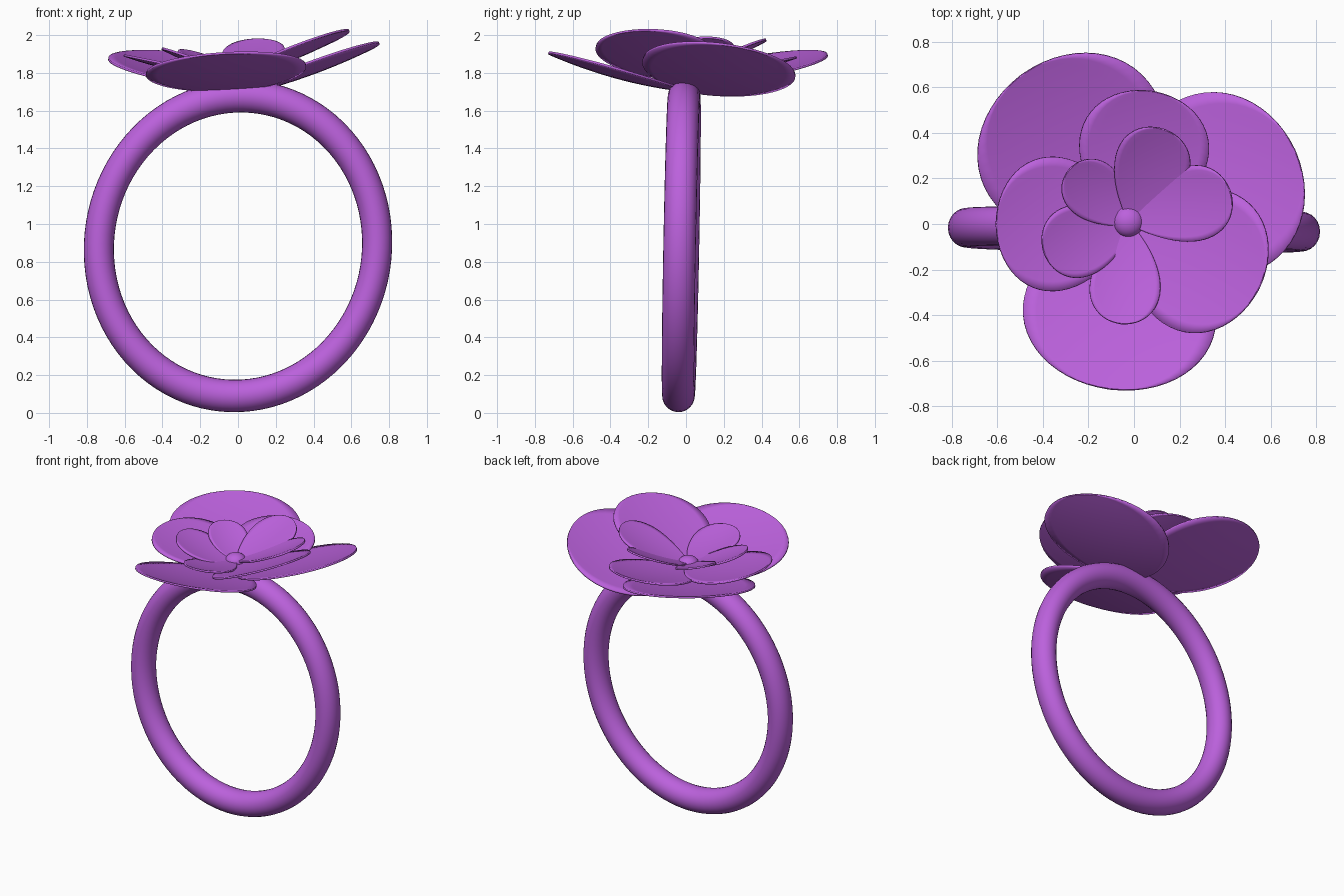
import bpy, bmesh, math
from mathutils import Matrix

if "Cube" in bpy.data.objects:
    bpy.data.objects.remove(bpy.data.objects["Cube"])

mat = bpy.data.materials.new("violet")
mat.diffuse_color = (0.5, 0.12, 0.72, 1)
mat.use_nodes = True
mat.node_tree.nodes["Principled BSDF"].inputs["Base Color"].default_value = mat.diffuse_color


def finish(obj):
    obj.data.materials.append(mat)
    for p in obj.data.polygons:
        p.use_smooth = True


def petal(name, angle, length, width, taper, z0, a, b, cup):
    """Teardrop blade from the flower centre, on the plane z0 + a*x + b*y, cupped."""
    rows, cols = 28, 14
    ca, sa = math.cos(math.radians(angle)), math.sin(math.radians(angle))
    s2 = (1 + taper) / (2 + taper)
    peak = 2 * s2 ** ((1 + taper) / 2) * math.sqrt(1 - s2)
    bm = bmesh.new()
    grid = []
    for i in range(rows + 1):
        t = math.pi * (0.02 + 0.975 * i / rows)
        u = length * (1 - math.cos(t)) / 2
        w = width * math.sin(t) * math.sin(t / 2) ** taper / peak
        row = []
        for j in range(cols + 1):
            v = w * (2 * j / cols - 1)
            x, y = u * ca - v * sa, u * sa + v * ca
            d = (2 * u / length - 1) ** 2 + (v / width) ** 2
            z = z0 + a * x + b * y - cup * max(0, 1 - d)
            row.append(bm.verts.new((x - 0.015, y, z)))
        grid.append(row)
    for r, s in zip(grid, grid[1:]):
        for j in range(cols):
            bm.faces.new((r[j], s[j], s[j + 1], r[j + 1]))
    bmesh.ops.recalc_face_normals(bm, faces=bm.faces)
    me = bpy.data.meshes.new(name)
    bm.to_mesh(me)
    bm.free()
    obj = bpy.data.objects.new(name, me)
    bpy.context.collection.objects.link(obj)
    finish(obj)
    sol = obj.modifiers.new("thickness", "SOLIDIFY")
    sol.thickness = 0.012
    sol.offset = 0


# Finger band: slightly oval, slightly tilted torus
bpy.ops.mesh.primitive_torus_add(major_radius=0.795, minor_radius=0.086,
                                 major_segments=96, minor_segments=24)
band = bpy.context.object
band.name = "band"
band.data.transform(Matrix.Translation((0, -0.025, 0.883))
                    @ Matrix.Rotation(math.radians(-0.7), 4, 'Z')
                    @ Matrix.Rotation(math.radians(-1.1), 4, 'X')
                    @ Matrix.Rotation(math.radians(9), 4, 'Y')
                    @ Matrix.Diagonal((0.925, 1, 1, 1))
                    @ Matrix.Rotation(math.pi / 2, 4, 'X'))
finish(band)

# Petals: angle, length, width, taper, base height, slope x, slope y, cup
petals = {
    "outer_petal": [(126, 0.81, 0.43, 0.2, 1.725, -0.14, 0.19, 0.03),
                    (24, 0.79, 0.41, 0.2, 1.705, 0.345, -0.077, 0.03),
                    (263, 0.73, 0.425, 0.2, 1.71, 0.04, -0.27, 0.03)],
    "middle_petal": [(80, 0.59, 0.285, 0.4, 1.765, 0.0, 0.2, 0.022),
                     (180, 0.59, 0.295, 0.4, 1.775, -0.2, 0.0, 0.022),
                     (-27, 0.63, 0.325, 0.3, 1.77, 0.40, -0.1, 0.022)],
    "inner_petal": [(70, 0.44, 0.165, 0.8, 1.79, 0.08, 0.42, 0.015),
                    (18, 0.46, 0.165, 0.8, 1.795, 0.42, 0.05, 0.015),
                    (265, 0.44, 0.155, 0.8, 1.79, 0.0, -0.24, 0.015),
                    (198, 0.40, 0.16, 0.6, 1.785, -0.36, -0.05, 0.015),
                    (138, 0.36, 0.13, 0.7, 1.79, -0.32, 0.18, 0.015)],
}
for name, specs in petals.items():
    for k, spec in enumerate(specs):
        petal(f"{name}_{k + 1}", *spec)

# Flower centre beads
for name, loc, r in (("centre_bead", (-0.025, 0.01, 1.79), 0.068),
                     ("small_bead", (-0.05, 0.04, 1.785), 0.045)):
    bpy.ops.mesh.primitive_uv_sphere_add(segments=32, ring_count=16, radius=r, location=loc)
    bead = bpy.context.object
    bead.name = name
    bead.scale.z = 0.75
    finish(bead)
